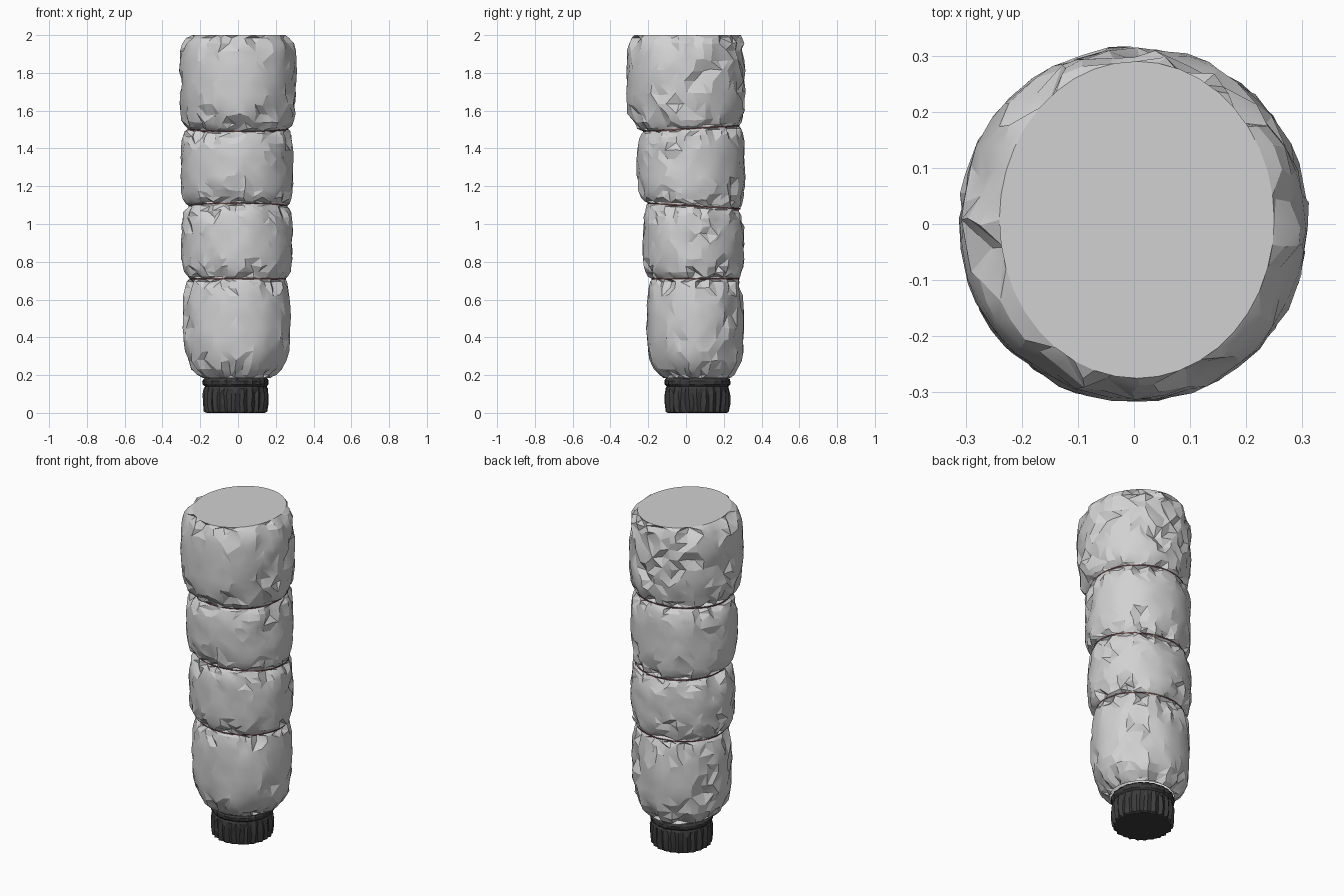
import bpy, bmesh, math, random

if "Cube" in bpy.data.objects:
    bpy.data.objects.remove(bpy.data.objects["Cube"])

random.seed(7)


def material(name, r, g, b):
    m = bpy.data.materials.new(name)
    m.diffuse_color = (r, g, b, 1)
    m.use_nodes = True
    m.node_tree.nodes["Principled BSDF"].inputs["Base Color"].default_value = m.diffuse_color
    return m


FABRIC = material("light_grey_fabric", 0.64, 0.64, 0.64)
RIB = material("charcoal_rib_knit", 0.045, 0.045, 0.045)
THREAD = material("dark_maroon_stitching", 0.13, 0.06, 0.065)


def lerp(a, b, t):
    return [p + (q - p) * t for p, q in zip(a, b)]


def skin(name, rings, mat, bottom=False, top=False, angle=18):
    """Join rings of points with triangles, folding each quad along a random diagonal."""
    bm = bmesh.new()
    rows = [[bm.verts.new(p) for p in r] for r in rings]
    n = len(rows[0])
    for lo, hi in zip(rows, rows[1:]):
        for i in range(n):
            j = (i + 1) % n
            a, b, c, d = lo[i], lo[j], hi[j], hi[i]
            tris = ((a, b, c), (a, c, d)) if random.random() < 0.5 else ((a, b, d), (b, c, d))
            for t in tris:
                bm.faces.new(t)
    if bottom:
        bm.faces.new(rows[0][::-1])
    if top:
        bm.faces.new(rows[-1])
    me = bpy.data.meshes.new(name)
    bm.to_mesh(me)
    bm.free()
    me.materials.append(mat)
    ob = bpy.data.objects.new(name, me)
    bpy.context.collection.objects.link(ob)
    bpy.ops.object.select_all(action='DESELECT')
    ob.select_set(True)
    bpy.context.view_layer.objects.active = ob
    bpy.ops.object.shade_smooth_by_angle(angle=math.radians(angle))
    return ob


# Seams: height, forward tilt, extents x0 x1 y0 y1
SEAMS = [
    (0.185, 0.0, (-0.185, 0.17, -0.12, 0.235)),
    (0.71, 0.0, (-0.255, 0.25, -0.18, 0.28)),
    (1.095, -0.015, (-0.26, 0.26, -0.20, 0.285)),
    (1.505, 0.015, (-0.265, 0.265, -0.225, 0.28)),
    (2.0, 0.0, (-0.24, 0.25, -0.275, 0.29)),
]
# Puffed panels: widest extents
PANELS = [
    ("lower_sleeve_panel", (-0.293, 0.278, -0.209, 0.307)),
    ("elbow_sleeve_panel", (-0.301, 0.290, -0.230, 0.308)),
    ("middle_sleeve_panel", (-0.303, 0.293, -0.260, 0.312)),
    ("upper_sleeve_panel", (-0.314, 0.312, -0.317, 0.317)),
]
STEPS = (0, 0.03, 0.09, 0.17, 0.27, 0.38, 0.5, 0.62, 0.73, 0.83, 0.91, 0.97, 1)
COLS = 40


def make_folds():
    """Pinched gathers: angle, width, depth, length, lean."""
    return [(math.tau * (i + random.random()) / 15, random.uniform(0.1, 0.18), random.uniform(0.025, 0.055),
             random.uniform(0.18, 0.4), random.uniform(-0.8, 0.8)) for i in range(15)]


def angle_gap(a, b):
    return abs((a - b + math.pi) % math.tau - math.pi)


def gather(folds, a, d):
    """Depth of the folds at angle a and distance d from the seam."""
    out = 0
    for fa, w, depth, length, lean in folds:
        if d < length:
            near = 1 - angle_gap(a, fa + lean * d) / w
            out = max(out, depth * max(0, near) * (1 - d / length))
    return out


def panel(k):
    name, wide = PANELS[k]
    (z0, t0, e0), (z1, t1, e1) = SEAMS[k], SEAMS[k + 1]
    low, high = make_folds(), make_folds()
    # Diagonal creases across the back and sides
    creases = [(random.uniform(-0.5, 3.6), random.uniform(0.2, 0.8),
                random.choice((-1, 1)) * random.uniform(0.25, 0.6), random.uniform(0.3, 0.55))
               for _ in range(12 if k in (0, 3) else 4)]
    rings = []
    for t in STEPS:
        puff = (1 - abs(2 * t - 1) ** 4.5) ** 0.6
        if k == 0 and t < 0.5:
            puff = (1 - (1 - 2 * t) ** 3) ** 0.7
        x0, x1, y0, y1 = lerp(lerp(e0, e1, t), wide, puff)
        cx, cy, rx, ry = (x0 + x1) / 2, (y0 + y1) / 2, (x1 - x0) / 2, (y1 - y0) / 2
        inner = 0 < t < 1
        ring = []
        for i in range(COLS):
            a = math.tau * i / COLS
            dent = 0
            if inner:
                a += random.uniform(-0.04, 0.04)
                dent = max(gather(low, a, t), gather(high, a, 1 - t)) + random.uniform(-0.003, 0.005)
                for ca, ct, slope, length in creases:
                    g = (a - ca + math.pi) % math.tau - math.pi
                    if abs(g) < length:
                        dent += 0.024 * max(0, 1 - abs(t - ct - slope * g) / 0.09) * (1 - abs(g) / length)
                if k == 3:
                    # V-shaped drape: low on the front, tall on the back
                    gf, gb = angle_gap(a, -math.pi / 2), angle_gap(a, math.pi / 2)
                    if gf < 0.9:
                        dent += 0.022 * max(0, 1 - abs(t - 0.06 - 0.22 * gf) / 0.08)
                    if gb < 0.8:
                        for base in (0.2, 0.5):
                            dent += 0.022 * max(0, 1 - abs(t - base - 0.6 * gb) / 0.09)
                dent = min(dent, 0.055)
            c, s = math.cos(a), math.sin(a)
            z = z0 + (z1 - z0) * t + (t0 * (1 - t) + t1 * t) * s
            if inner:
                z += random.uniform(-0.007, 0.007) * min(1, 8 * t * (1 - t))
            ring.append((cx + (rx - dent) * c, cy + (ry - dent) * s, min(z, 2.0)))
        rings.append(ring)
    skin(name, rings, FABRIC, top=(k == 3))


for k in range(len(PANELS)):
    panel(k)

# Thin stitched bands sunk into the seams between panels
for k in (1, 2, 3):
    z, tilt, (x0, x1, y0, y1) = SEAMS[k]
    rings = []
    for dz in (-0.004, 0.004):
        ring = []
        for i in range(COLS):
            c, s = math.cos(math.tau * i / COLS), math.sin(math.tau * i / COLS)
            ring.append(((x0 + x1) / 2 + ((x1 - x0) / 2 + 0.003) * c,
                         (y0 + y1) / 2 + ((y1 - y0) / 2 + 0.003) * s, z + tilt * s + dz))
        rings.append(ring)
    skin("seam_stitching_%d" % k, rings, THREAD)

# Ribbed knit cuff with a rolled upper band
PROFILE = [(0.0, 0.155), (0.006, 0.168), (0.05, 0.174), (0.10, 0.174), (0.13, 0.168),
           (0.14, 0.164), (0.15, 0.174), (0.168, 0.176), (0.18, 0.170), (0.195, 0.15)]
RIBS = 24
cuff = []
for z, r in PROFILE:
    ring = []
    for i in range(RIBS * 2):
        a = math.tau * (i + random.uniform(-0.2, 0.2)) / (RIBS * 2)
        groove = (0.013 if 0.0 < z < 0.13 else 0.005) * (i % 2)
        rr = r - groove + random.uniform(-0.002, 0.002)
        ring.append((-0.012 + rr * math.cos(a), 0.06 + rr * math.sin(a), z))
    cuff.append(ring)
skin("ribbed_cuff", cuff, RIB, bottom=True, top=True)
